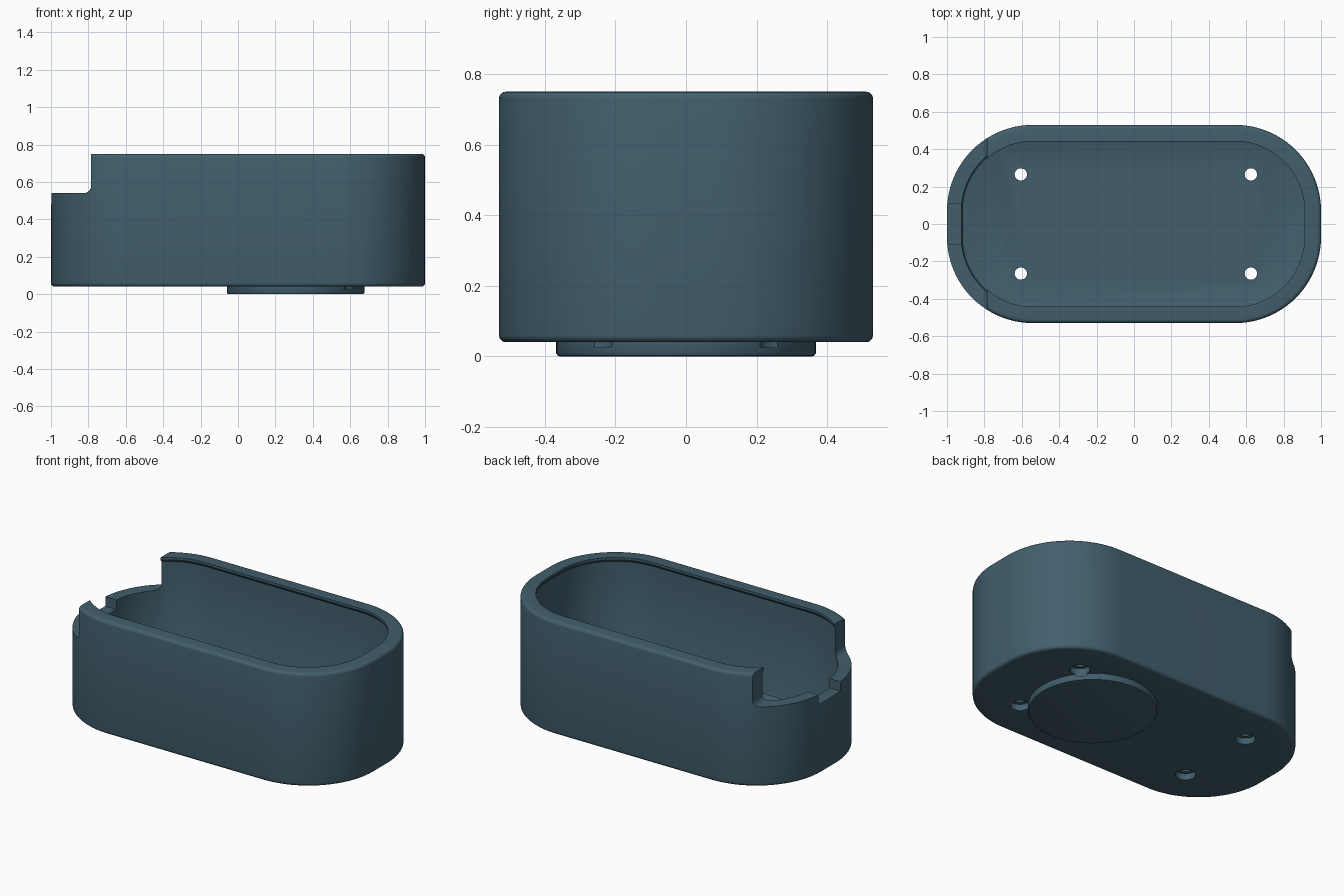
import bpy, bmesh, math

if "Cube" in bpy.data.objects:
    bpy.data.objects.remove(bpy.data.objects["Cube"])

slate = bpy.data.materials.new("slate_blue")
slate.diffuse_color = (0.054, 0.114, 0.152, 1)
slate.use_nodes = True
slate.node_tree.nodes["Principled BSDF"].inputs["Base Color"].default_value = slate.diffuse_color


def rounded_ring(bm, off, z, seg=24):
    """Rounded rectangle of the tray, inset by off, at height z."""
    r = 0.46 - off
    verts = []
    for k, (sx, sy) in enumerate([(1, 1), (-1, 1), (-1, -1), (1, -1)]):
        for i in range(seg + 1):
            a = math.pi / 2 * (k + i / seg)
            verts.append(bm.verts.new((sx * 0.54 + r * math.cos(a),
                                       sy * 0.07 + r * math.sin(a), z)))
    return verts


def round_ring(bm, x, y, r, z, seg):
    return [bm.verts.new((x + r * math.cos(2 * math.pi * i / seg),
                          y + r * math.sin(2 * math.pi * i / seg), z)) for i in range(seg)]


def loft(bm, rings):
    """Skin successive rings and cap both ends."""
    for a, b in zip(rings, rings[1:]):
        n = len(a)
        for i in range(n):
            j = (i + 1) % n
            bm.faces.new((a[i], a[j], b[j], b[i]))
    bm.faces.new(list(reversed(rings[0])))
    bm.faces.new(rings[-1])


def finish(bm, name):
    bmesh.ops.recalc_face_normals(bm, faces=bm.faces)
    me = bpy.data.meshes.new(name)
    bm.to_mesh(me)
    bm.free()
    me.materials.append(slate)
    ob = bpy.data.objects.new(name, me)
    bpy.context.collection.objects.link(ob)
    return ob


def prism_cutter(name, profile, half):
    """x-z profile extruded from -half to half along y."""
    bm = bmesh.new()
    loft(bm, [[bm.verts.new((x, y, z)) for x, z in profile] for y in (-half, half)])
    return finish(bm, name)


# Tray: base, rounded outer edges, lipped opening, cavity floor
bm = bmesh.new()
profile = [(0.02, 0.04), (0.012, 0.0415), (0.006, 0.046), (0.0015, 0.052), (0, 0.06),
           (0, 0.73), (0.0015, 0.738), (0.006, 0.744), (0.012, 0.7485), (0.02, 0.75),
           (0.088, 0.75), (0.088, 0.735), (0.077, 0.72), (0.077, 0.14),
           (0.082, 0.128), (0.095, 0.122)]
loft(bm, [rounded_ring(bm, o, z) for o, z in profile])
tray = finish(bm, "tray")

# Round foot pad under the tray
bm = bmesh.new()
loft(bm, [round_ring(bm, 0.308, 0, r, z, 96) for r, z in
          [(0.358, 0), (0.364, 0.002), (0.368, 0.009), (0.368, 0.045)]])
pad = finish(bm, "foot_pad")

# Wide end notch with a filleted inner corner
fillet = [(-0.825 + 0.04 * math.sin(a), 0.58 - 0.04 * math.cos(a))
          for a in [math.pi / 2 * i / 8 for i in range(9)]]
wide = prism_cutter("end_notch_cutter", [(-1.2, 0.54)] + fillet + [(-0.785, 0.9), (-1.2, 0.9)], 0.7)
# Small central slot below it
slot = prism_cutter("slot_cutter", [(-1.2, 0.48), (-0.85, 0.48), (-0.85, 0.6), (-1.2, 0.6)], 0.108)

# Counterbored screw holes
screws = []
for x in (-0.605, 0.625):
    for y in (-0.265, 0.265):
        bm = bmesh.new()
        loft(bm, [round_ring(bm, x, y, r, z, 32) for r, z in
                  [(0.057, 0.025), (0.057, 0.08), (0.033, 0.08), (0.033, 0.3)]])
        screws.append(finish(bm, "screw_hole_cutter"))

for ob, cutters in ((tray, [wide, slot] + screws), (pad, screws[2:])):
    bpy.ops.object.select_all(action='DESELECT')
    ob.select_set(True)
    bpy.context.view_layer.objects.active = ob
    for c in cutters:
        m = ob.modifiers.new("cut", 'BOOLEAN')
        m.operation, m.solver, m.object = 'DIFFERENCE', 'EXACT', c
        bpy.ops.object.modifier_apply(modifier=m.name)
    bpy.ops.object.shade_smooth_by_angle(angle=math.radians(32))

for c in [wide, slot] + screws:
    bpy.data.objects.remove(c)
